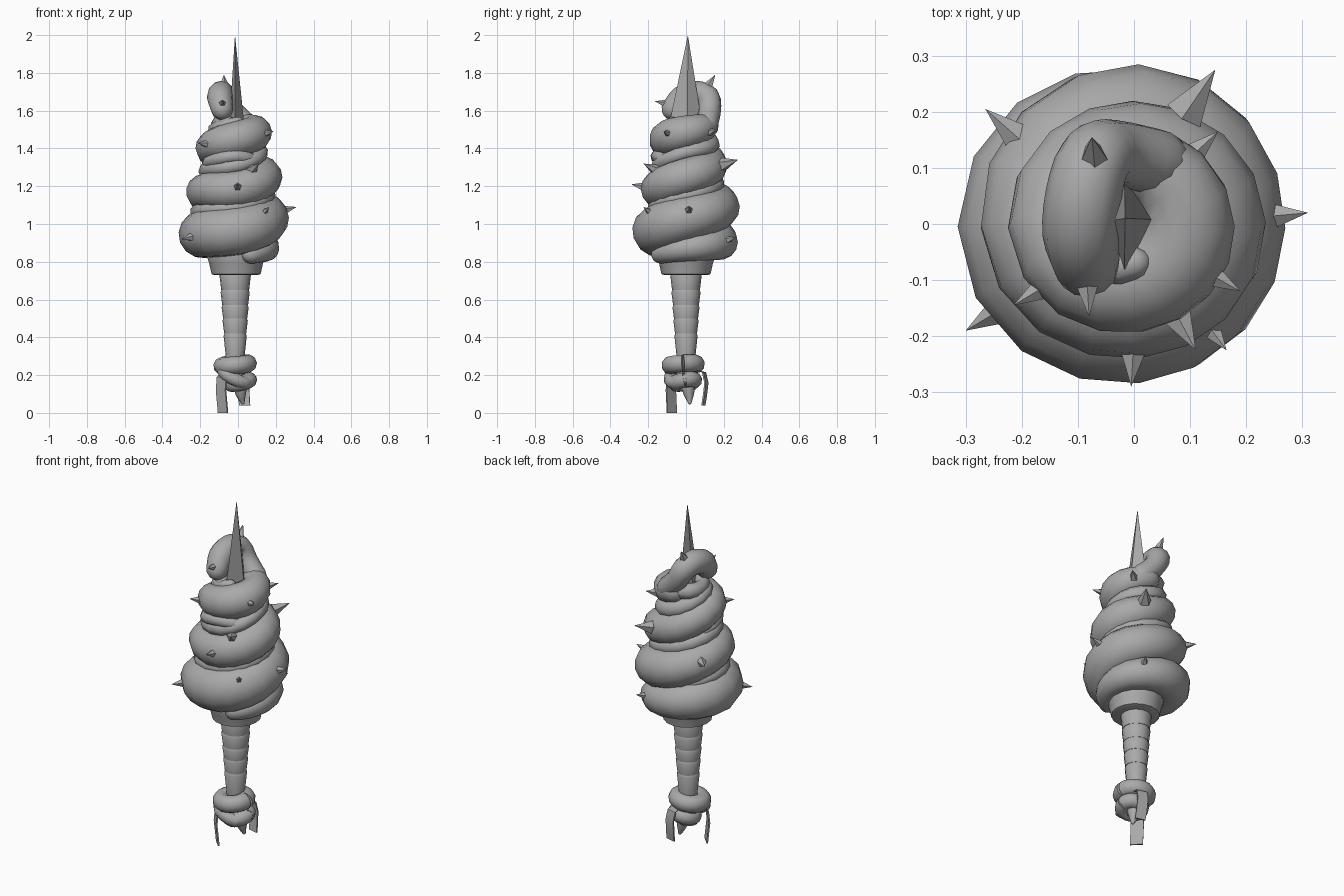
import bpy, bmesh, math
from mathutils import Vector, Matrix

old = bpy.data.objects.get("Cube")
if old:
    bpy.data.objects.remove(old, do_unlink=True)

grey = bpy.data.materials.new("plain grey")
grey.use_nodes = True
grey.diffuse_color = (0.4, 0.4, 0.4, 1)
grey.node_tree.nodes["Principled BSDF"].inputs["Base Color"].default_value = (0.4, 0.4, 0.4, 1)


def finish(name, bm, smooth=True, angle=40):
    mesh = bpy.data.meshes.new(name)
    bmesh.ops.recalc_face_normals(bm, faces=bm.faces)
    bm.to_mesh(mesh)
    bm.free()
    mesh.materials.append(grey)
    ob = bpy.data.objects.new(name, mesh)
    bpy.context.collection.objects.link(ob)
    if smooth:
        bpy.ops.object.select_all(action='DESELECT')
        ob.select_set(True)
        bpy.context.view_layer.objects.active = ob
        bpy.ops.object.shade_smooth_by_angle(angle=math.radians(angle))
    return ob


def spline(keys, steps):
    """Catmull-Rom interpolation of tuples."""
    pts = [Vector(k) for k in keys]
    pts = [pts[0]] + pts + [pts[-1]]
    out = []
    for i in range(1, len(pts) - 2):
        a, b, c, d = pts[i - 1:i + 3]
        for s in range(steps):
            t = s / steps
            out.append(0.5 * (2 * b + (c - a) * t + (2 * a - 5 * b + 4 * c - d) * t * t
                              + (3 * b - a - 3 * c + d) * t ** 3))
    return out + [pts[-1]]


def rope(name, path, sides=12, caps=True):
    """Sweep a round section along (x, y, z, radius) points, with domed ends."""
    pts = list(path)
    if caps:
        for end, nxt in ((0, 1), (-1, -2)):
            p, q = path[end], path[nxt]
            d = (p.xyz - q.xyz).normalized()
            dome = [Vector((*(p.xyz + d * p.w * math.sin(a)), p.w * math.cos(a)))
                    for a in (0.5, 1.0, 1.4)]
            pts = dome[::-1] + pts if end == 0 else pts + dome
    bm = bmesh.new()
    rings = []
    for i, p in enumerate(pts):
        tan = (pts[min(i + 1, len(pts) - 1)].xyz - pts[max(i - 1, 0)].xyz).normalized()
        if i == 0:
            side = tan.orthogonal()
        side = (side - tan * side.dot(tan)).normalized()
        up = tan.cross(side)
        rings.append([bm.verts.new(p.xyz + p.w * (side * math.cos(a) + up * math.sin(a)))
                      for a in (math.tau * k / sides for k in range(sides))])
    for r, s in zip(rings, rings[1:]):
        for k in range(sides):
            j = (k + 1) % sides
            bm.faces.new((r[k], r[j], s[j], s[k]))
    bm.faces.new(rings[0])
    bm.faces.new(rings[-1])
    return finish(name, bm, angle=60)


def lathe(name, profile, centre, sides=16):
    """Stack rings of (radius, height) around a vertical axis."""
    bm = bmesh.new()
    rings = [[bm.verts.new((centre[0] + r * math.cos(math.tau * k / sides),
                            centre[1] + r * math.sin(math.tau * k / sides), z))
              for k in range(sides)] for r, z in profile]
    for r, s in zip(rings, rings[1:]):
        for k in range(sides):
            j = (k + 1) % sides
            bm.faces.new((r[k], r[j], s[j], s[k]))
    bm.faces.new(rings[0])
    bm.faces.new(rings[-1])
    return finish(name, bm)


def polar(keys, steps):
    """Spiral keys (quarter turns, distance, height, thickness) to points."""
    return [Vector((k[1] * math.cos(k[0] * math.pi / 2), k[1] * math.sin(k[0] * math.pi / 2),
                    k[2], k[3])) for k in spline(keys, steps)]


# Main swirl: a thick rope winding upward
coil = [(-.7, .15, .84, .05), (0, .15, .87, .068), (1, .18, .905, .095), (2, .19, .945, .125),
        (3, .155, .965, .13), (4, .15, 1.03, .12), (5, .175, 1.09, .11), (6, .18, 1.17, .095),
        (7, .14, 1.185, .1), (8, .135, 1.25, .1), (9, .13, 1.31, .09), (10, .14, 1.405, .085),
        (11, .1, 1.45, .095), (12, .09, 1.485, .09), (13, .11, 1.52, .065)]
rope("swirl", polar(coil, 4), 14)

# Thin rope lying in the grooves of the swirl
groove = [(1.5, .19, 1.03, .04), (2, .21, 1.065, .045), (3, .16, 1.09, .045), (4, .16, 1.15, .04),
          (5, .16, 1.21, .045), (6, .165, 1.28, .045), (7, .145, 1.31, .04), (8, .12, 1.38, .04),
          (9, .13, 1.42, .05), (10, .12, 1.5, .04), (11, .07, 1.54, .03)]
rope("groove_rope", polar(groove, 4), 8)
strand = [(5.8, .16, 1.3, .03), (6.5, .17, 1.34, .035), (7, .15, 1.36, .035), (7.6, .12, 1.33, .03)]
rope("groove_strand", polar(strand, 3), 8)

# Curled tip of the swirl
tip = [(.04, .11, 1.53, .06), (-.03, .125, 1.6, .06), (-.07, .115, 1.67, .065),
       (-.09, .05, 1.69, .068), (-.095, -.02, 1.665, .068), (-.085, -.07, 1.61, .06)]
rope("swirl_tip", spline(tip, 3), 12)
rope("tip_base", spline([(.04, .11, 1.53, .05), (-.08, .09, 1.53, .045), (-.1, 0, 1.53, .04),
                         (-.06, -.06, 1.54, .04)], 3), 8)

# Filling core and collar
lathe("core", [(.1, .8), (.15, .88), (.16, 1.1), (.13, 1.3), (.08, 1.52)], (-.01, 0))
lathe("collar", [(.115, .73), (.13, .735), (.142, .79), (.155, .83), (.15, .86)], (-.01, 0))

# Handle of flared wrapped bands
bands = [.3, .42, .5, .57, .65, .74]
profile = [(.05, .12)]
for low, high in zip(bands, bands[1:]):
    for z, flare in ((low, 0), (high - .012, .004), (high, -.002)):
        profile.append((.05 + .03 * ((z - .3) / .44) + flare, z))
lathe("handle", profile, (-.015, 0))

# Knot below the handle
def loop(name, centre, radius, thick, tilt):
    turn = Matrix.Rotation(tilt[0], 3, 'X') @ Matrix.Rotation(tilt[1], 3, 'Y')
    path = [Vector((*(Vector(centre) + turn @ Vector((radius * math.cos(a), radius * math.sin(a), 0))),
                    thick)) for a in (math.tau * i / 18 for i in range(19))]
    rope(name, path, 10, False)


loop("knot_upper_loop", (-.015, -.015, .255), .068, .048, (.05, -.1))
loop("knot_lower_loop", (.01, -.005, .165), .05, .042, (.18, -.2))
rope("knot_cross_strand", spline([(-.09, -.03, .25, .03), (-.06, -.08, .2, .035),
                                 (.03, -.07, .16, .035), (.07, 0, .18, .03)], 3), 8)
rope("knot_tail", spline([(.01, .01, .16, .04), (.015, .015, .1, .028), (.025, .02, .055, .01)], 3), 8)

# Hanging straps
def strap(name, path, across, width, thick=.008):
    bm = bmesh.new()
    across = Vector(across).normalized()
    out = across.cross(Vector((0, 0, 1))) * thick / 2
    rows = [[bm.verts.new(Vector(p) + across * width * a + out * b)
             for a, b in ((-.5, -1), (.5, -1), (.5, 1), (-.5, 1))] for p in path]
    for r, s in zip(rows, rows[1:]):
        for k in range(4):
            bm.faces.new((r[k], r[(k + 1) % 4], s[(k + 1) % 4], s[k]))
    bm.faces.new(rows[0])
    bm.faces.new(rows[-1])
    finish(name, bm)


strap("front_strap", [(-.06, -.05, .22), (-.085, -.075, .19), (-.09, -.08, .12), (-.08, -.075, .01),
                      (-.08, -.075, 0)], (1, -1, 0), .07)
strap("back_strap", [(.02, .06, .225), (.025, .095, .215), (.03, .108, .16), (.032, .1, .09),
                     (.035, .092, .04)], (1, -.25, 0), .06)

# Tall diamond blade
bm = bmesh.new()
base = [bm.verts.new(p) for p in ((-.048, .005, 1.5), (-.017, -.095, 1.5), (.036, .008, 1.5),
                                  (-.017, .09, 1.5))]
point = bm.verts.new((-.016, .01, 2))
bm.faces.new(base)
for k in range(4):
    bm.faces.new((base[k], base[(k + 1) % 4], point))
finish("blade", bm, False)

# Thorns, each given by its point and the spot it grows from
thorns = [((.31, .02, 1.09), (.2, .01, 1.06)), ((-.3, -.19, .92), (-.2, -.13, .94)),
          ((-.265, .205, 1.18), (-.18, .13, 1.17)), ((.14, .265, .93), (.1, .2, .91)),
          ((.145, .275, 1.34), (.08, .18, 1.31)), ((.15, .165, 1.5), (.08, .1, 1.48)),
          ((-.215, -.145, 1.43), (-.14, -.1, 1.42)), ((.165, -.225, 1.09), (.11, -.15, 1.03)),
          ((-.005, -.29, 1.21), (0, -.2, 1.19)), ((.19, -.12, 1.49), (.1, -.07, 1.47)),
          ((.11, -.225, 1.32), (.07, -.15, 1.28)), ((-.075, .155, 1.79), (-.07, .1, 1.7)),
          ((-.08, -.165, 1.65), (-.085, -.08, 1.63))]
for i, (end, root) in enumerate(thorns):
    end, root = Vector(end), Vector(root)
    d = (end - root).normalized()
    bm = bmesh.new()
    bmesh.ops.create_cone(bm, cap_ends=True, segments=5, radius1=.037, radius2=0, depth=.1,
                          matrix=Matrix.Translation(end - d * .05)
                          @ d.to_track_quat('Z', 'Y').to_matrix().to_4x4())
    finish(f"thorn_{i + 1}", bm, False)
